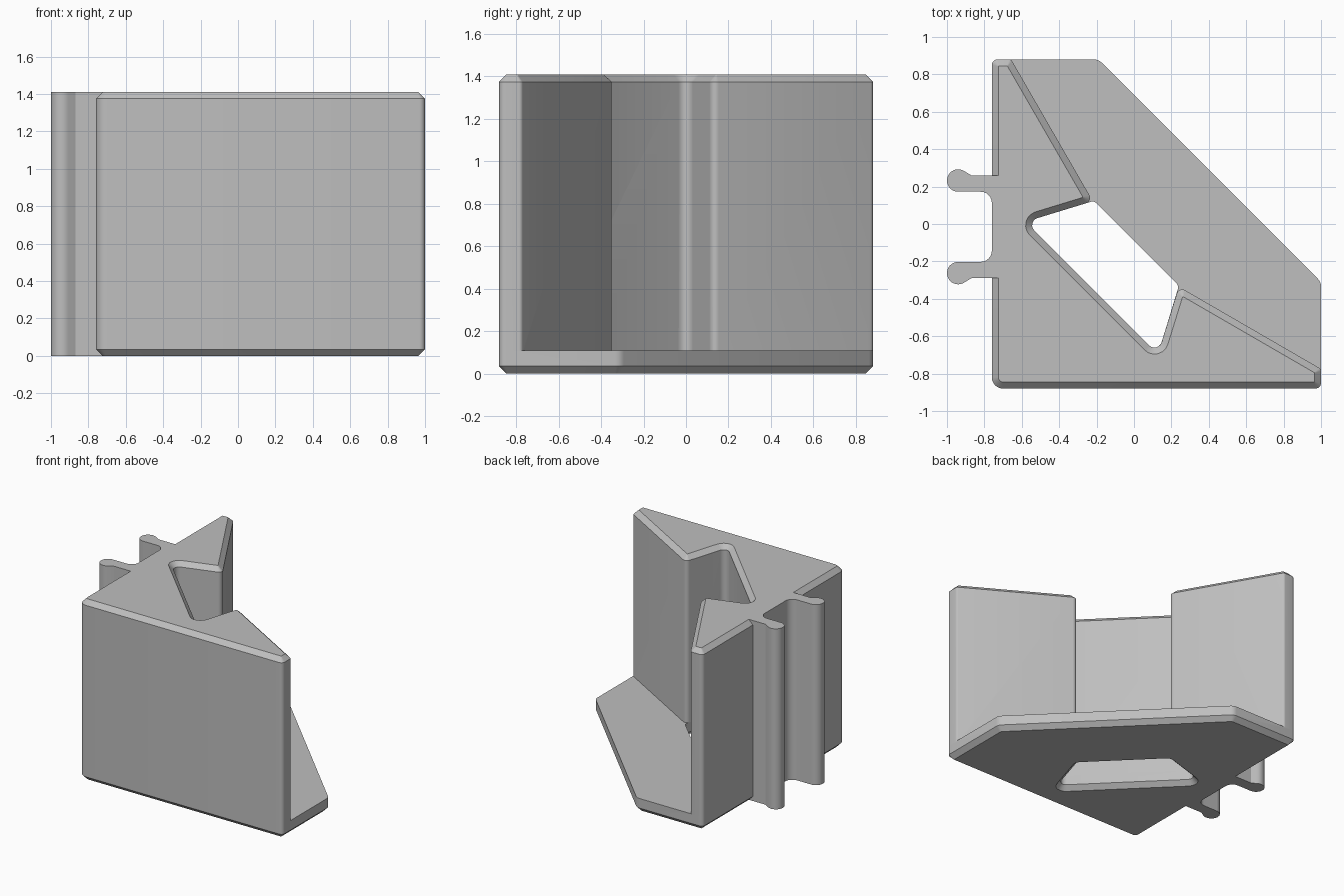
import bpy, bmesh, math
from mathutils import Vector

if "Cube" in bpy.data.objects:
    bpy.data.objects.remove(bpy.data.objects["Cube"], do_unlink=True)

HEIGHT, FLOOR, CHAMFER, AXIS = 1.41, 0.11, 0.035, -0.015

grey = bpy.data.materials.new("plain_grey")
grey.use_nodes = True
grey.diffuse_color = (0.52, 0.52, 0.52, 1)
grey.node_tree.nodes["Principled BSDF"].inputs["Base Color"].default_value = grey.diffuse_color


def rounded(corners, inset=0.0, steps=6):
    """Offset a loop of (x, y, radius) to its left, then round its corners."""
    n, out = len(corners), []
    for i, (x, y, r) in enumerate(corners):
        p = Vector((x, y))
        a = (p - Vector(corners[i - 1][:2])).normalized()
        b = (Vector(corners[(i + 1) % n][:2]) - p).normalized()
        turn = a.x * b.y - a.y * b.x
        na, nb = Vector((-a.y, a.x)), Vector((-b.y, b.x))
        p = p + (na + nb) * inset / (1 + na.dot(nb))
        if r == 0:
            out.append(p)
            continue
        side = 1 if turn > 0 else -1
        r = max(r - side * inset, 0.004)
        angle = math.atan2(turn, a.dot(b))
        start = p - a * r * math.tan(abs(angle) / 2)
        centre = start + na * r * side
        for k in range(steps + 1):
            t = angle * k / steps
            d = start - centre
            out.append(centre + Vector((d.x * math.cos(t) - d.y * math.sin(t),
                                        d.x * math.sin(t) + d.y * math.cos(t))))
    return out


def prism(name, loops, layers):
    """Stack outlines through (z, inset) layers and cap both ends."""
    bm = bmesh.new()
    caps = [[], []]
    for corners in loops:
        rings = [[bm.verts.new((p.x, p.y, z)) for p in rounded(corners, inset)]
                 for z, inset in layers]
        for low, high in zip(rings, rings[1:]):
            for i in range(len(low)):
                bm.faces.new((low[i - 1], low[i], high[i], high[i - 1]))
        for cap, ring in zip(caps, (rings[0], rings[-1])):
            cap += [bm.edges.get((ring[i - 1], ring[i])) for i in range(len(ring))]
    for cap in caps:
        if len(loops) == 1:
            bmesh.ops.edgeloop_fill(bm, edges=cap)
        else:
            bmesh.ops.triangle_fill(bm, edges=cap, use_beauty=True)
    bmesh.ops.recalc_face_normals(bm, faces=bm.faces)
    mesh = bpy.data.meshes.new(name)
    bm.to_mesh(mesh)
    bm.free()
    mesh.materials.append(grey)
    obj = bpy.data.objects.new(name, mesh)
    bpy.context.collection.objects.link(obj)
    return obj


# Floor plate with a through slot, chamfered underneath
plate = [(-0.76, -0.88, 0.06), (1, -0.88, 0.03), (1, -0.31, 0.06),
         (-0.19, 0.88, 0.06), (-0.76, 0.88, 0.03)]
slot = [(-0.58, 0.012, 0.04), (-0.214, 0.124, 0.03),
        (0.24, -0.33, 0.03), (0.128, -0.696, 0.04)]
bracket = prism("bracket", [plate, slot], [(0, CHAMFER), (CHAMFER, 0), (FLOOR, 0)])

# Tall walls with a notched inner side, chamfered on top
walls = [(-0.76, -0.88, 0.06), (1, -0.88, 0.03), (1, -0.775, 0.02),
         (0.24, -0.335, 0.03), (0.128, -0.696, 0.04), (-0.58, 0.012, 0.04),
         (-0.22, 0.122, 0.03), (-0.657, 0.88, 0.02), (-0.76, 0.88, 0.03)]
upper = prism("upper_walls", [walls], [(FLOOR, 0), (HEIGHT - CHAMFER, 0), (HEIGHT, CHAMFER)])

# Pair of round-headed clip rails on the left wall
head = [(-0.94 + 0.06 * math.cos(a), 0.2325 + 0.06 * math.sin(a), 0)
        for a in (math.radians(55 + 215 * k / 18) for k in range(19))]
half = [(-0.7, 0.26, 0), (-0.87, 0.26, 0)] + head + [(-0.76, 0.1725, 0.06)]
rails = half + [(x, 2 * AXIS - y, r) for x, y, r in reversed(half)]
clips = prism("clip_rails", [rails], [(0, 0), (HEIGHT, 0)])

# Join everything into one solid
bpy.context.view_layer.objects.active = bracket
for part in (upper, clips):
    mod = bracket.modifiers.new("join", "BOOLEAN")
    mod.operation, mod.solver, mod.object = "UNION", "EXACT", part
    bpy.ops.object.modifier_apply(modifier=mod.name)
    bpy.data.objects.remove(part, do_unlink=True)

bpy.ops.object.select_all(action="DESELECT")
bracket.select_set(True)
bpy.ops.object.shade_smooth_by_angle(angle=math.radians(30))
